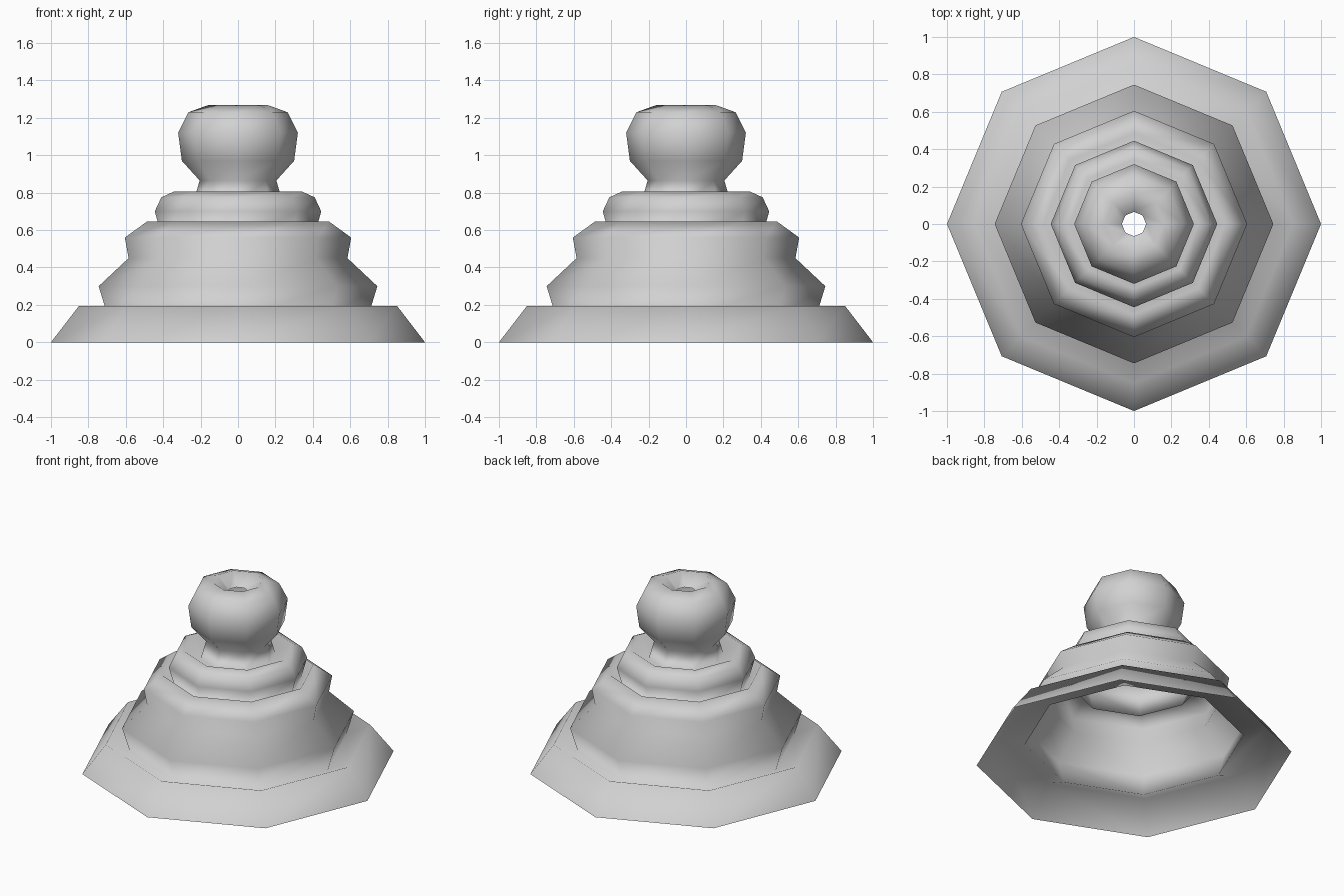
import bpy
import bmesh
import math
from mathutils import Vector

old = bpy.data.objects.get("Cube")
if old:
    bpy.data.objects.remove(old, do_unlink=True)

SIDES = 8

# One plain grey for the whole shell
grey = bpy.data.materials.new("light grey")
grey.use_nodes = True
colour = (0.64, 0.64, 0.64, 1.0)
grey.diffuse_color = colour
grey.node_tree.nodes["Principled BSDF"].inputs["Base Color"].default_value = colour

# Profile as (radius, height), from the open foot up to the hole in the knob
skirt = [(1.0, 0.0), (0.85, 0.195)]
lower_tier = [(0.695, 0.135), (0.745, 0.30), (0.585, 0.45), (0.605, 0.56), (0.485, 0.647)]
upper_tier = [(0.40, 0.54), (0.445, 0.70), (0.41, 0.775), (0.345, 0.805)]
knob = [(0.24, 0.745), (0.205, 0.865), (0.30, 0.97), (0.32, 1.12),
        (0.265, 1.23), (0.16, 1.268), (0.065, 1.195)]
profile = skirt + lower_tier + upper_tier + knob

# Revolve the profile into an open eight-sided shell with corners on the axes
bm = bmesh.new()
verts = [bm.verts.new((r, 0, z)) for r, z in profile]
edges = [bm.edges.new(pair) for pair in zip(verts, verts[1:])]
bmesh.ops.spin(bm, geom=verts + edges, cent=(0, 0, 0), axis=(0, 0, 1),
               angle=math.tau, steps=SIDES, use_duplicate=False)
bmesh.ops.remove_doubles(bm, verts=bm.verts[:], dist=0.0005)

# Make the skirt, and so the whole shell, face outward
bm.normal_update()
bm.faces.ensure_lookup_table()
foot = min(bm.faces, key=lambda f: f.calc_center_median().z)
if foot.normal.dot(foot.calc_center_median() * Vector((1, 1, 0))) < 0:
    bmesh.ops.reverse_faces(bm, faces=bm.faces[:])
for face in bm.faces:
    face.smooth = True

mesh = bpy.data.meshes.new("tiered_shell")
bm.to_mesh(mesh)
bm.free()
mesh.materials.append(grey)
shell = bpy.data.objects.new("tiered_shell", mesh)
bpy.context.collection.objects.link(shell)
